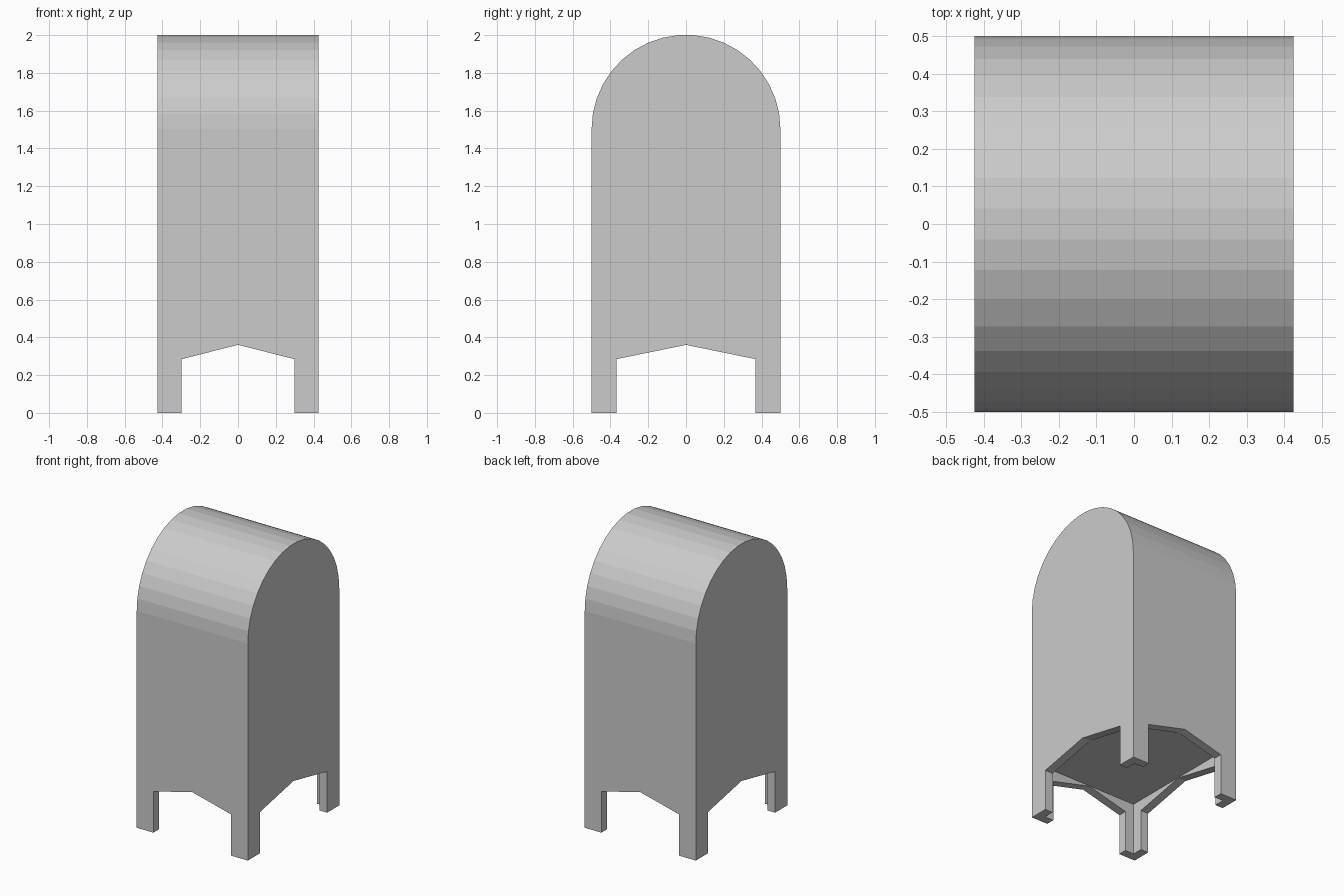
import bpy, bmesh, math

if "Cube" in bpy.data.objects:
    bpy.data.objects.remove(bpy.data.objects["Cube"])

HALF_X, HALF_Y = 0.425, 0.5
WALL = 0.06          # thickness of the skirt and legs
FLOOR_Z = 0.362      # underside of the box
ARC_SIDES = 19


def prism(name, profile, half, axis):
    """Extrude a (horizontal, z) profile symmetrically along the x or y axis."""
    bm = bmesh.new()
    place = (lambda u, z: (-half, u, z)) if axis == 'x' else (lambda u, z: (u, -half, z))
    face = bm.faces.new([bm.verts.new(place(u, z)) for u, z in profile])
    new = bmesh.ops.extrude_face_region(bm, geom=[face])['geom']
    move = (2 * half, 0, 0) if axis == 'x' else (0, 2 * half, 0)
    bmesh.ops.translate(bm, vec=move,
                        verts=[v for v in new if isinstance(v, bmesh.types.BMVert)])
    bmesh.ops.recalc_face_normals(bm, faces=bm.faces[:])
    mesh = bpy.data.meshes.new(name)
    bm.to_mesh(mesh)
    bm.free()
    obj = bpy.data.objects.new(name, mesh)
    bpy.context.collection.objects.link(obj)
    return obj


def arch(half_width):
    """Opening between two legs, with a shallow pointed top."""
    return [(-half_width, -0.1), (half_width, -0.1), (half_width, 0.285),
            (0, 0.36), (-half_width, 0.285)]


# Barrel-topped box
centre_z = 2 - HALF_Y * math.cos(math.pi / ARC_SIDES / 2)
dome = [(HALF_Y * math.cos(math.pi * i / ARC_SIDES),
         centre_z + HALF_Y * math.sin(math.pi * i / ARC_SIDES))
        for i in range(ARC_SIDES + 1)]
body = prism("mailbox_body", [(-HALF_Y, 0), (HALF_Y, 0)] + dome, HALF_X, 'x')

# Hollow underside and the openings that leave four angled legs
w = HALF_X - WALL
cutters = [
    prism("underside_cutter", [(-w, -0.1), (w, -0.1), (w, FLOOR_Z), (-w, FLOOR_Z)],
          HALF_Y - WALL, 'y'),
    prism("front_arch_cutter", arch(0.298), 1, 'y'),
    prism("side_arch_cutter", arch(0.367), 1, 'x'),
]
bpy.context.view_layer.objects.active = body
for cutter in cutters:
    cutter.hide_render = True
    mod = body.modifiers.new(cutter.name, 'BOOLEAN')
    mod.operation = 'DIFFERENCE'
    mod.solver = 'EXACT'
    mod.object = cutter
    bpy.ops.object.modifier_apply(modifier=mod.name)
    bpy.data.objects.remove(cutter, do_unlink=True)
